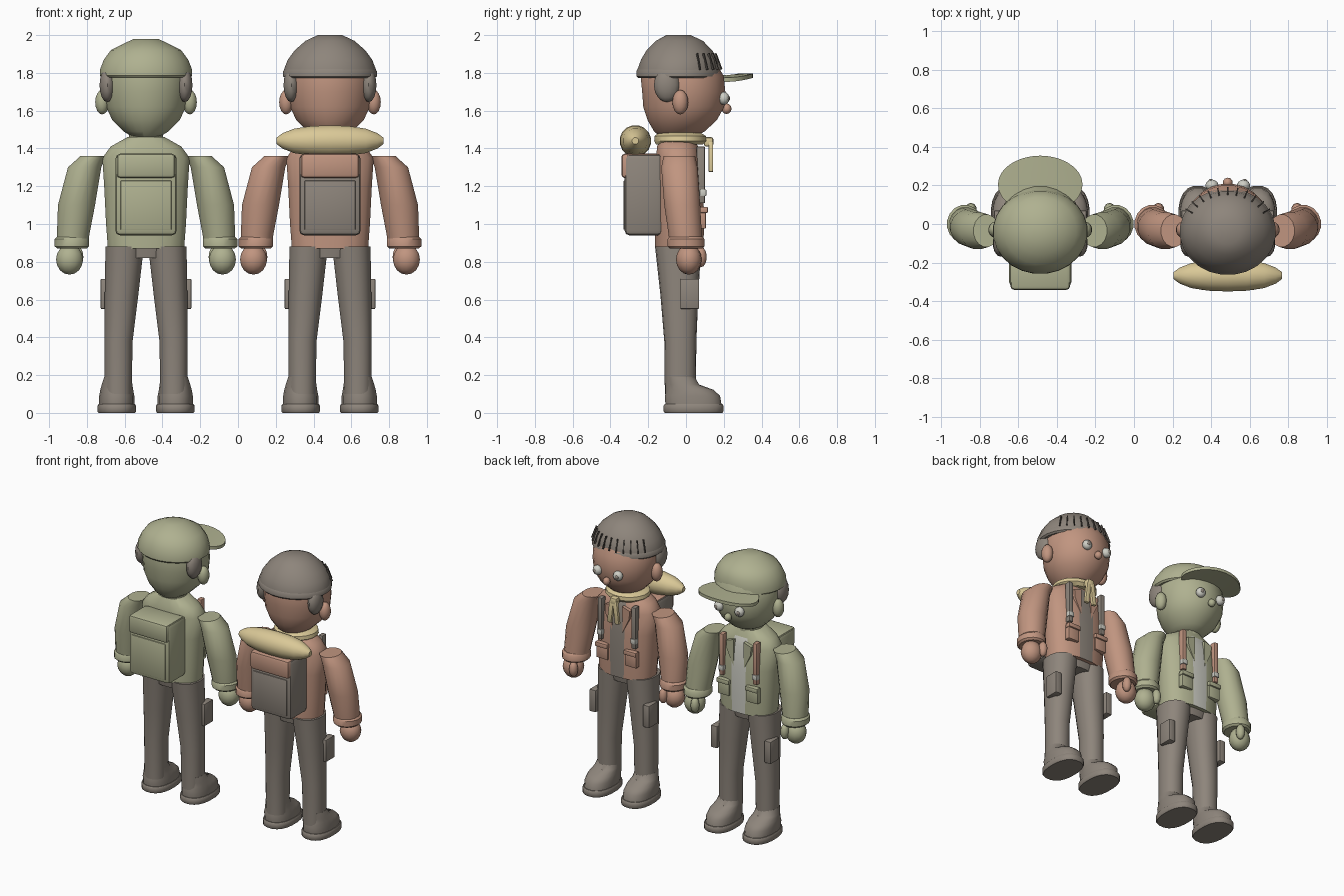
import bpy, bmesh, math
from mathutils import Matrix, Vector

cube = bpy.data.objects.get("Cube")
if cube:
    bpy.data.objects.remove(cube, do_unlink=True)


def material(name, rgb):
    m = bpy.data.materials.new(name)
    m.use_nodes = True
    m.diffuse_color = (*rgb, 1)
    m.node_tree.nodes["Principled BSDF"].inputs["Base Color"].default_value = (*rgb, 1)
    return m


SAGE = material("sage green", (0.43, 0.44, 0.28))
CLAY = material("clay orange", (0.53, 0.30, 0.215))
TAUPE = material("taupe", (0.27, 0.235, 0.20))
SAND = material("sand", (0.70, 0.58, 0.31))
PALE = material("pale grey", (0.62, 0.62, 0.56))
DARK = material("charcoal", (0.08, 0.07, 0.06))

origin = Vector((0, 0, 0))
prefix = ""


def finish(bm, name, mat, angle=40):
    """Turn a bmesh into a shaded object belonging to the current figure."""
    bmesh.ops.recalc_face_normals(bm, faces=bm.faces)
    me = bpy.data.meshes.new(name)
    bm.to_mesh(me)
    bm.free()
    for p in me.polygons:
        p.use_smooth = True
    me.set_sharp_from_angle(angle=math.radians(angle))
    me.materials.append(mat)
    ob = bpy.data.objects.new(prefix + name, me)
    ob.location = origin
    bpy.context.collection.objects.link(ob)
    return ob


def loft(name, mat, rings, n=20, power=2.0):
    """Stack of rounded rings: (x, y, z, radius x, radius y)."""
    bm = bmesh.new()
    loops = []
    for x, y, z, rx, ry in rings:
        loop = []
        for i in range(n):
            a = 2 * math.pi * (i + 0.5) / n
            c, s = math.cos(a), math.sin(a)
            px = math.copysign(abs(c) ** (2 / power), c)
            py = math.copysign(abs(s) ** (2 / power), s)
            loop.append(bm.verts.new((x + rx * px, y + ry * py, z)))
        loops.append(loop)
    for lo, hi in zip(loops, loops[1:]):
        for i in range(n):
            j = (i + 1) % n
            bm.faces.new((lo[i], lo[j], hi[j], hi[i]))
    bm.faces.new(loops[0])
    bm.faces.new(loops[-1])
    return finish(bm, name, mat)


def ball(name, mat, centre, radii, n=14):
    bm = bmesh.new()
    bmesh.ops.create_uvsphere(bm, u_segments=n, v_segments=n // 2 + 1, radius=1)
    bmesh.ops.transform(bm, verts=bm.verts,
                        matrix=Matrix.Translation(centre) @ Matrix.Diagonal((*radii, 1)))
    return finish(bm, name, mat)


def box(name, mat, centre, size, bevel=0.008, rot=None):
    bm = bmesh.new()
    bmesh.ops.create_cube(bm, size=1)
    bmesh.ops.scale(bm, vec=size, verts=bm.verts)
    if bevel:
        bmesh.ops.bevel(bm, geom=bm.edges[:], offset=bevel, segments=2, profile=0.5, affect='EDGES')
    m = Matrix.Translation(centre)
    bmesh.ops.transform(bm, verts=bm.verts, matrix=m @ rot if rot else m)
    return finish(bm, name, mat)


def plate(name, mat, outline, y, depth):
    """Flat x-z outline extruded along y."""
    bm = bmesh.new()
    f = bm.faces.new([bm.verts.new((x, y - depth / 2, z)) for x, z in outline])
    new = bmesh.ops.extrude_face_region(bm, geom=[f])["geom"]
    bmesh.ops.translate(bm, vec=(0, depth, 0),
                        verts=[v for v in new if isinstance(v, bmesh.types.BMVert)])
    return finish(bm, name, mat)


def figure(x, label, skin, shirt, strap, pack, hat, hat_top):
    global origin, prefix
    origin, prefix = Vector((x, 0, 0)), label + "_"

    # jacket with an open front showing the shirt
    torso = loft("jacket", skin, [
        (0, -.035, .87, .205, .13), (0, -.035, 1.0, .215, .132), (0, -.035, 1.2, .225, .13),
        (0, -.04, 1.35, .235, .12), (0, -.045, 1.41, .19, .11), (0, -.045, 1.46, .10, .09)],
        n=16, power=2.4)
    torso.data.materials.append(shirt)
    for p in torso.data.polygons:
        if abs(p.center.x) < .02 and p.normal.y > .5 and p.center.z < 1.4:
            p.material_index = 1
    loft("neck", skin, [(0, -.04, 1.42, .09, .09), (0, -.04, 1.53, .09, .09)])
    loft("hips", TAUPE, [(0, -.04, .82, .12, .10), (0, -.04, .92, .19, .115)], power=2.4)

    # head
    loft("head", skin, [
        (0, -.045, 1.46, .07, .09), (0, -.035, 1.49, .12, .135), (0, -.02, 1.55, .18, .185),
        (0, -.012, 1.62, .213, .216), (0, -.012, 1.70, .222, .222),
        (0, -.02, 1.78, .222, .222), (0, -.03, 1.86, .19, .19)], n=24)
    ball("nose", skin, (0, .215, 1.61), (.026, .026, .028), 10)

    # hat dome
    loft("hat", hat, [
        (0, -.04, 1.775, .235, .212), (0, -.04, 1.785, .247, .22), (0, -.04, 1.82, .245, .218),
        (0, -.035, 1.87, .225, .205), (0, -.035, 1.92, .188, .175),
        (0, -.035, hat_top - .03, .13, .125), (0, -.04, hat_top, .065, .065)], n=24)

    # backpack
    box("backpack", pack, (0, -.225, 1.155), (.325, .20, .43), .025)
    box("backpack_flap", skin, (0, -.24, 1.308), (.31, .205, .13), .02)
    box("backpack_panel", pack, (0, -.325, 1.10), (.27, .012, .26), .005)

    for s, side in ((1, "left"), (-1, "right")):
        # ear, hair and eye
        ball(side + "_ear", skin, (s * .232, -.03, 1.645), (.038, .042, .065))
        ball(side + "_hair", TAUPE, (s * .205, -.10, 1.735), (.042, .07, .09))
        ball(side + "_eye", PALE, (s * .082, .20, 1.665), (.034, .03, .034))
        ball(side + "_pupil", TAUPE, (s * .088, .224, 1.665), (.014, .01, .014), 10)

        # arm, cuff and hand
        loft(side + "_sleeve", skin, [
            (s * .39, 0, .89, .084, .088), (s * .385, -.005, .95, .088, .09),
            (s * .368, -.02, 1.1, .10, .097), (s * .325, -.035, 1.3, .09, .098),
            (s * .28, -.035, 1.36, .068, .085)], n=16)
        loft(side + "_cuff", skin, [
            (s * .392, 0, .87, .08, .088), (s * .392, 0, .882, .093, .10),
            (s * .392, 0, .92, .093, .10), (s * .39, 0, .935, .08, .088)], n=16)
        ball(side + "_hand", skin, (s * .405, .015, .812), (.073, .068, .08))
        ball(side + "_thumb", skin, (s * .36, .078, .825), (.03, .032, .055), 10)

        # leg, cargo pocket and shoe
        loft(side + "_trouser_leg", TAUPE, [
            (s * .148, -.03, .1, .073, .082), (s * .146, -.03, .38, .076, .085),
            (s * .13, -.035, .62, .09, .10), (s * .113, -.042, .88, .103, .122)], n=18, power=2.2)
        box(side + "_cargo_pocket", TAUPE, (s * .215, .02, .63), (.05, .10, .16), .006)
        loft(side + "_sole", TAUPE, [
            (s * .155, .04, 0, .098, .154), (s * .155, .04, .008, .103, .16),
            (s * .155, .04, .038, .103, .16), (s * .155, .04, .046, .098, .154)], power=2.4)
        loft(side + "_shoe", TAUPE, [
            (s * .155, .04, .04, .094, .15), (s * .155, .034, .09, .094, .148),
            (s * .155, .022, .122, .088, .125), (s * .153, -.015, .15, .082, .085),
            (s * .15, -.03, .19, .072, .078)], power=2.3)

        # chest strap, buckle, pocket and lapel
        box(side + "_strap", strap, (s * .135, .078, 1.26), (.032, .045, .30), .005)
        box(side + "_buckle", PALE, (s * .135, .09, 1.165), (.04, .035, .035), .004)
        box(side + "_chest_pocket", skin, (s * .115, .085, 1.03), (.09, .04, .11), .006)
        box(side + "_pocket_flap", skin, (s * .115, .096, 1.075), (.098, .04, .032), .005)
        plate(side + "_lapel", skin,
              [(s * .04, 1.39), (s * .10, 1.37), (s * .095, 1.31), (s * .042, 1.2)], .078, .03)


# capped hiker
figure(-.487, "capped", SAGE, PALE, CLAY, SAGE, SAGE, 1.98)
bm = bmesh.new()
bmesh.ops.create_cone(bm, cap_ends=True, segments=28, radius1=1, radius2=1, depth=1)
bmesh.ops.transform(bm, verts=bm.verts,
                    matrix=Matrix.Translation((0, .205, 1.785)) @ Matrix.Diagonal((.22, .15, .022, 1)))
top_cap = [f for f in bm.faces if len(f.verts) > 4]
bmesh.ops.inset_region(bm, faces=top_cap, thickness=.08)
for v in bm.verts:
    v.co.z -= .45 * v.co.x ** 2
finish(bm, "brim", SAGE)

# hiker in a knitted hat
figure(.487, "knitted", CLAY, TAUPE, TAUPE, TAUPE, TAUPE, 2.0)
for i in range(11):
    a = math.radians(30 + 12 * i)
    c, s = math.cos(a), math.sin(a)
    lean = Matrix.Rotation(a, 4, 'Z') @ Matrix.Rotation(-.35, 4, 'Y')
    box("hat_rib", DARK, (.232 * c, -.037 + .209 * s, 1.86), (.012, .007, .09), 0, lean)
loft("hat_cuff", TAUPE, [
    (0, -.04, 1.772, .238, .215), (0, -.04, 1.782, .25, .225),
    (0, -.04, 1.81, .25, .225), (0, -.04, 1.825, .238, .214)], n=24)

# bedroll across the pack
roll = loft("bedroll", SAND, [
    (0, 0, -.282, .018, .018), (0, 0, -.25, .042, .042), (0, 0, -.19, .066, .066),
    (0, 0, -.1, .08, .08), (0, 0, 0, .084, .084), (0, 0, .1, .08, .08),
    (0, 0, .19, .066, .066), (0, 0, .25, .042, .042), (0, 0, .282, .018, .018)], n=16)
roll.rotation_euler.y = math.pi / 2
roll.location += Vector((0, -.268, 1.44))

# neckerchief with its knot and tails
loft("neckerchief", SAND, [
    (0, -.035, 1.42, .13, .125), (0, -.03, 1.44, .155, .14),
    (0, -.03, 1.465, .15, .138), (0, -.035, 1.485, .11, .11)], n=20)
box("neckerchief_knot", SAND, (0, .12, 1.435), (.055, .05, .05), .012)
for s in (1, -1):
    box("neckerchief_tail", SAND, (s * .022, .132, 1.355), (.034, .024, .16), .006,
        Matrix.Rotation(-s * .12, 4, 'Y'))
